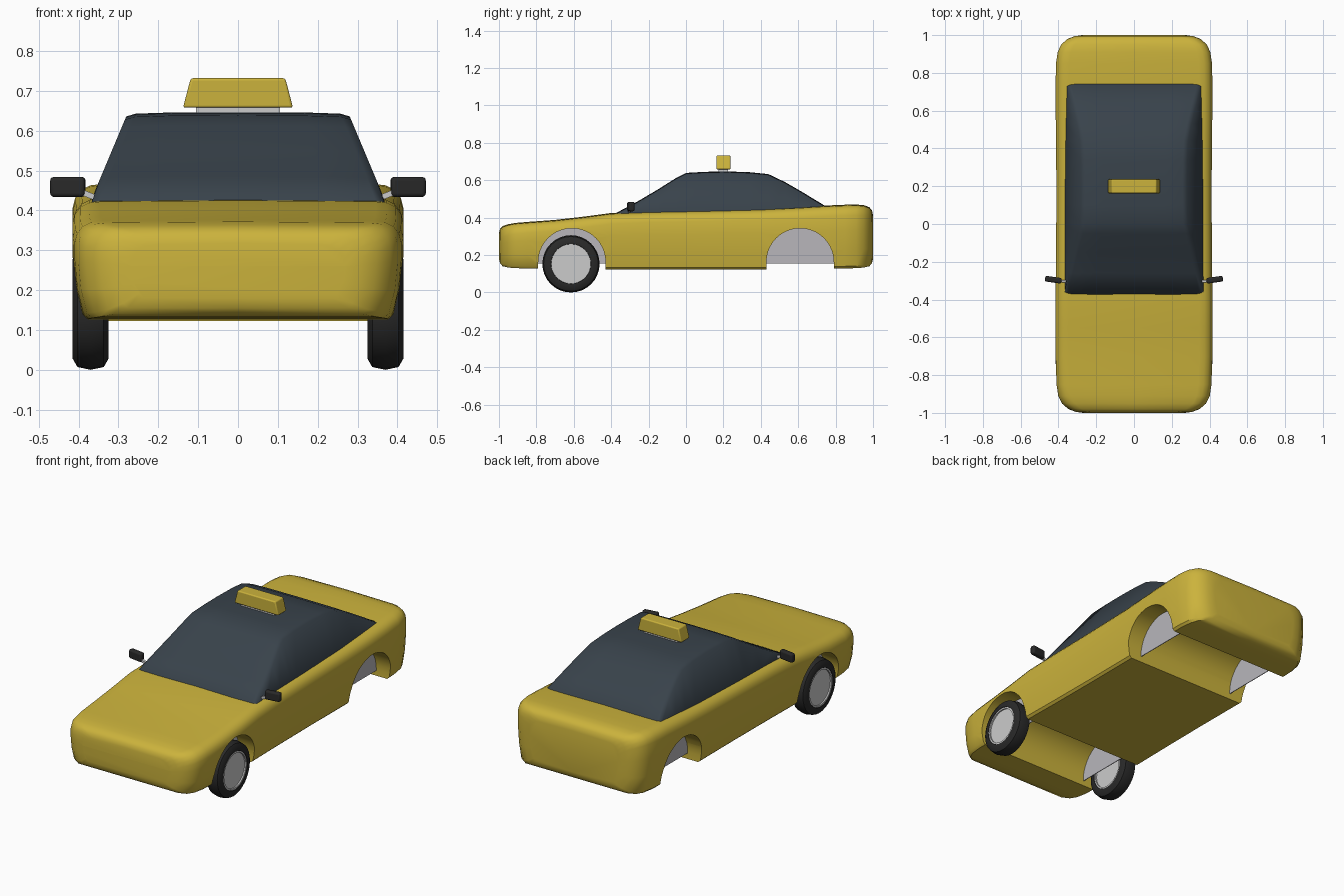
import bpy, bmesh, math

if "Cube" in bpy.data.objects:
    bpy.data.objects.remove(bpy.data.objects["Cube"])


def material(name, rgb):
    m = bpy.data.materials.new(name)
    m.diffuse_color = (*rgb, 1)
    m.use_nodes = True
    m.node_tree.nodes["Principled BSDF"].inputs["Base Color"].default_value = m.diffuse_color
    return m


YELLOW = material("yellow_paint", (0.60, 0.45, 0.045))
GLASS = material("dark_glass", (0.04, 0.055, 0.07))
BLACK = material("black_rubber", (0.022, 0.022, 0.022))
GREY = material("arch_grey", (0.48, 0.47, 0.50))
METAL = material("hub_metal", (0.59, 0.59, 0.59))


def make(name, verts, faces, mat=None, angle=35):
    me = bpy.data.meshes.new(name)
    bm = bmesh.new()
    vs = [bm.verts.new(v) for v in verts]
    for f in faces:
        bm.faces.new([vs[i] for i in f])
    bmesh.ops.recalc_face_normals(bm, faces=bm.faces)
    bm.to_mesh(me)
    bm.free()
    ob = bpy.data.objects.new(name, me)
    bpy.context.collection.objects.link(ob)
    if mat:
        me.materials.append(mat)
    smooth(ob, angle)
    return ob


def smooth(ob, angle):
    bpy.ops.object.select_all(action='DESELECT')
    ob.select_set(True)
    bpy.context.view_layer.objects.active = ob
    bpy.ops.object.shade_smooth_by_angle(angle=math.radians(angle))


def apply(ob, mod):
    bpy.context.view_layer.objects.active = ob
    bpy.ops.object.modifier_apply(modifier=mod.name)


def loft(name, rings, mat=None, closed=False, angle=35):
    n, k = len(rings[0]), len(rings)
    faces = [(r * n + i, r * n + (i + 1) % n, (r + 1) % k * n + (i + 1) % n, (r + 1) % k * n + i)
             for r in range(k if closed else k - 1) for i in range(n)]
    if not closed:
        faces += [tuple(range(n)), tuple(range((k - 1) * n, k * n))]
    return make(name, [p for r in rings for p in r], faces, mat, angle)


def mirrored(half):
    # half section from bottom to top, completed on the other side
    return half + [(-x, z) for x, z in reversed(half) if x > 1e-6]


def box(name, size, loc, mat=None, rot=(0, 0, 0), bevel=0.0, top=1.0):
    x, y, z = (s / 2 for s in size)
    rings = [[(-x * t, -y, h), (x * t, -y, h), (x * t, y, h), (-x * t, y, h)]
             for h, t in ((-z, 1), (z, top))]
    ob = loft(name, rings, mat)
    ob.location, ob.rotation_euler = loc, rot
    if bevel:
        m = ob.modifiers.new("bevel", 'BEVEL')
        m.width, m.segments = bevel, 3
        apply(ob, m)
        smooth(ob, 40)
    return ob


def revolve(name, profile, x, y, z, mat=None, n=32):
    rings = []
    for i in range(n):
        a = math.tau * i / n
        rings.append([(x + d, y + r * math.cos(a), z + r * math.sin(a)) for d, r in profile])
    return loft(name, rings, mat, closed=True)


# body: stations of y, half width, bottom, top
stations = [(-1.0, .27, .18, .315), (-.994, .31, .155, .337), (-.98, .347, .14, .352),
            (-.95, .382, .133, .362), (-.91, .401, .13, .369), (-.85, .41, .128, .374),
            (-.7, .415, .125, .385), (-.55, .416, .123, .402), (-.4, .416, .122, .422),
            (-.2, .413, .122, .43), (.1, .411, .122, .436), (.4, .412, .122, .443),
            (.6, .415, .123, .453), (.75, .415, .126, .462), (.85, .413, .128, .466),
            (.91, .404, .13, .467), (.95, .386, .133, .464), (.98, .352, .14, .453),
            (.994, .315, .155, .437), (1.0, .275, .18, .41)]
rings = []
for y, w, b, t in stations:
    half = [(0, b), (w - .035, b), (w - .022, b + .012), (w - .007, b + (t - b) * .3),
            (w, b + (t - b) * .6), (w, t - .055), (w - .006, t - .032), (w - .02, t - .014),
            (w - .042, t - .003), (w - .07, t), (0, t + .003)]
    rings.append([(x, y, z) for x, z in mirrored(half)])
body = loft("body", rings, YELLOW)


# wheel arches cut across the body, with grey inner panels
def arch(y, low, r=.18, n=20):
    pts = [(y + r * math.cos(math.pi * i / n), .163 + r * math.sin(math.pi * i / n))
           for i in range(n + 1)]
    return pts + [(y - r, low), (y + r, low)]


for y, tag in ((-.61, "front"), (.61, "rear")):
    cutter = loft("arch_cutter", [[(x, *p) for p in arch(y, .0)] for x in (-.6, .6)])
    cutter.hide_render = True
    m = body.modifiers.new("arch", 'BOOLEAN')
    m.object, m.operation, m.solver = cutter, 'DIFFERENCE', 'EXACT'
    apply(body, m)
    bpy.data.objects.remove(cutter)
    for s in (-1, 1):
        loft(tag + "_arch_panel",
             [[(s * x, *p) for p in arch(y, .156, .181)] for x in (.308, .312)], GREY)
smooth(body, 35)

# glass cabin: stations of y, base z, top z
rings = []
for y, b, t in [(-.375, .405, .42), (-.26, .41, .482), (-.15, .41, .547), (-.05, .41, .61),
                (0, .41, .635), (.1, .41, .641), (.22, .41, .643), (.34, .41, .639),
                (.44, .41, .629), (.53, .42, .586), (.62, .43, .534), (.755, .44, .452)]:
    w = .366 - max(0, t - .43) * .42
    half = [(0, b), (.366, b), (.366, min(.432, t - .008)), (w + .004, t - .007),
            (w - .02, t), (w * .6, t + .003), (0, t + .004)]
    rings.append([(x, y, z) for x, z in mirrored(half)])
loft("cabin_glass", rings, GLASS, angle=62)

# roof sign
box("sign_base", (.21, .05, .03), (0, .2, .65), METAL)
box("roof_sign", (.276, .075, .074), (0, .2, .695), YELLOW, bevel=.006, top=.86)

# front wheels and side mirrors
for s in (-1, 1):
    cx, cy, cz = s * .37, -.615, .153
    revolve("front_tyre", [(-.044, .107), (-.045, .125), (-.033, .146), (0, .153), (.033, .146),
                           (.045, .125), (.044, .107), (.03, .098), (-.03, .098)], cx, cy, cz, BLACK)
    revolve("front_rim", [(-.042, .097), (-.042, .108), (.042, .108), (.042, .097)],
            cx, cy, cz, METAL)
    hub = [[(cx + d, cy + .1 * math.cos(math.tau * i / 32), cz + .1 * math.sin(math.tau * i / 32))
            for i in range(32)] for d in (-.034, .034)]
    loft("front_hub", hub, METAL)
    box("mirror_housing", (.088, .03, .05), (s * .427, -.295, .459), BLACK,
        rot=(0, 0, math.radians(8 * s)), bevel=.009)
    box("mirror_arm", (.06, .014, .014), (s * .375, -.303, .439), METAL,
        rot=(0, math.radians(-22 * s), 0))
